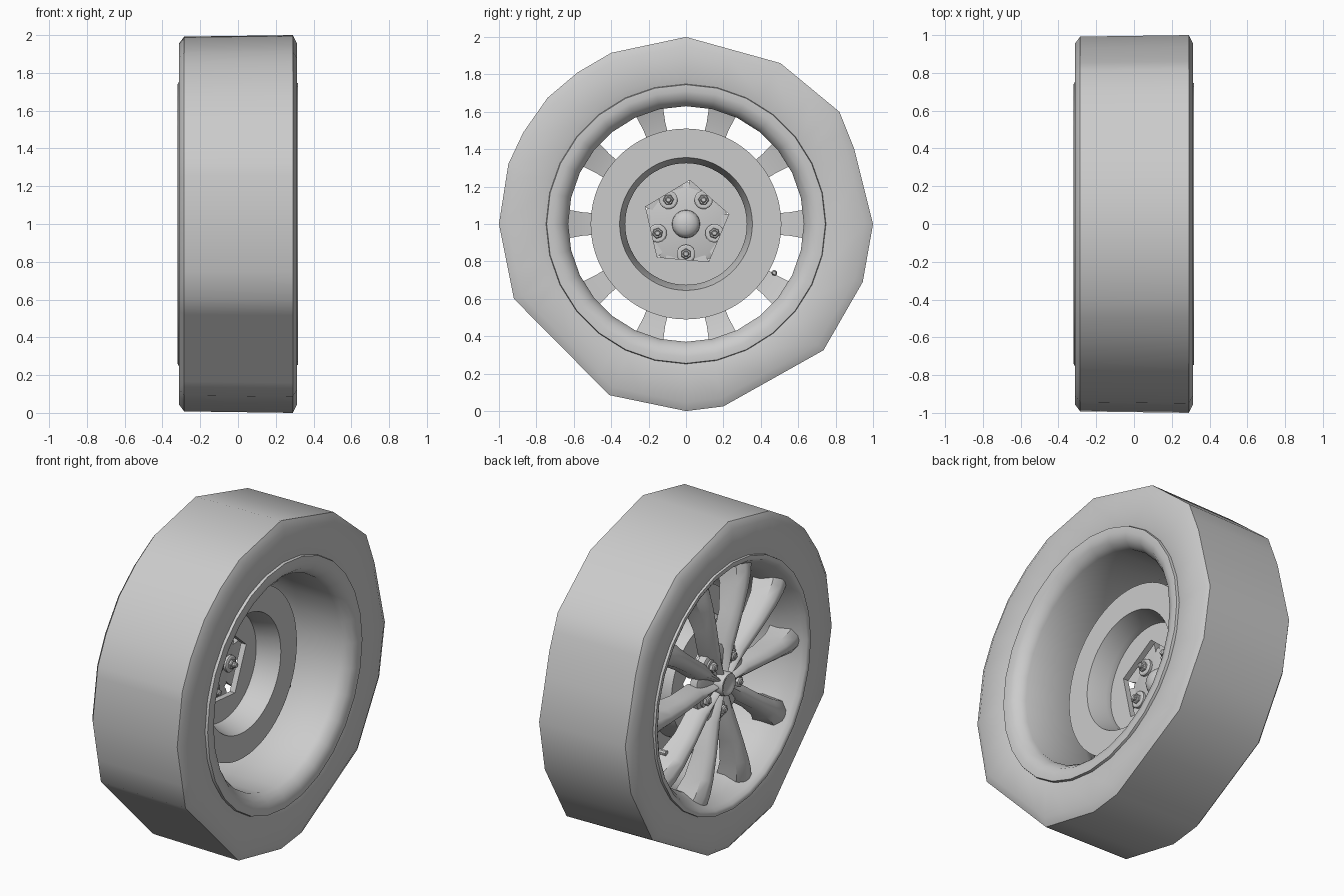
import bpy, bmesh
from math import sin, cos, pi, radians, atan2

if "Cube" in bpy.data.objects:
    bpy.data.objects.remove(bpy.data.objects["Cube"])

TAU = 2 * pi


def finish(name, bm, angle=35):
    bmesh.ops.recalc_face_normals(bm, faces=bm.faces)
    me = bpy.data.meshes.new(name)
    bm.to_mesh(me)
    bm.free()
    ob = bpy.data.objects.new(name, me)
    bpy.context.collection.objects.link(ob)
    bpy.ops.object.select_all(action='DESELECT')
    ob.select_set(True)
    bpy.context.view_layer.objects.active = ob
    bpy.ops.object.shade_smooth_by_angle(angle=radians(angle))
    return ob


def place(x, r, a, u=0.0):
    """Point at radius r, angle a about the axle, shifted u sideways."""
    return (x, r * cos(a) - u * sin(a), 1 + r * sin(a) + u * cos(a))


def poly_radius(pts):
    """Radius of a convex polygon as a function of angle."""
    def radius(t):
        dx, dy = cos(t), sin(t)
        best = 9.0
        for (ax, ay), (bx, by) in zip(pts, pts[1:] + pts[:1]):
            ex, ey = bx - ax, by - ay
            den = dx * ey - dy * ex
            if abs(den) > 1e-9:
                s = (ax * ey - ay * ex) / den
                if s > 0:
                    best = min(best, s)
        return best
    return radius


def loft(bm, rings, close_ends):
    rings = [[bm.verts.new(p) for p in ring] for ring in rings]
    n = len(rings[0])
    pairs = list(zip(rings, rings[1:]))
    if close_ends == 'loop':
        pairs.append((rings[-1], rings[0]))
    for a, b in pairs:
        for i in range(n):
            j = (i + 1) % n
            bm.faces.new((a[i], a[j], b[j], b[i]))
    if close_ends == 'cap':
        bm.faces.new(rings[0])
        bm.faces.new(rings[-1])


def revolve(name, profile, angles, close_ends='loop', angle=35):
    bm = bmesh.new()
    rings = [[place(x, r(a) if callable(r) else r, a) for a in angles]
             for x, r in profile]
    loft(bm, rings, close_ends)
    return finish(name, bm, angle)


def even(n, off=0.0):
    return [off + TAU * i / n for i in range(n)]


def merged(n, pts):
    extra = [atan2(y, x) % TAU for x, y in pts]
    base = [a for a in even(n) if all(abs(a - e) > 0.06 and abs(a - e - TAU) > 0.06
                                      and abs(a + TAU - e) > 0.06 for e in extra)]
    return sorted(base + extra)


# tyre: coarse, uneven polygon outline
outline = [(1, 0), (.9, .4), (.82, .6), (.505, .86), (0, 1), (-.4, .915),
           (-.58, .81), (-.74, .675), (-.87, .49), (-.95, .32), (-1, 0),
           (-.92, -.4), (-.41, -.915), (0, -1), (.2, -.975), (.735, -.675), (.945, -.31)]
outer = poly_radius(outline)
revolve("tyre", [(.298, .735), (.31, .78), (.313, lambda a: .955 * outer(a)),
                 (.29, outer), (-.285, lambda a: .992 * outer(a)),
                 (-.313, lambda a: .955 * outer(a)), (-.31, .78), (-.298, .735)],
        merged(24, outline), angle=40)

# rim barrel with rolled lips
revolve("rim_barrel", [(.295, .75), (.317, .745), (.318, .71), (.305, .67), (.275, .645),
                       (.25, .63), (.0, .632), (-.17, .645), (-.24, .675), (-.29, .705),
                       (-.312, .72), (-.32, .735), (-.317, .75), (-.295, .752)],
        even(28), angle=40)

# brake disc with hat and pentagonal bore
pent = [(.235 * cos(radians(a)), .235 * sin(radians(a)))
        for a in (13, 85, 157, 229, 301)]
bore = poly_radius(pent)
revolve("brake_disc", [(.04, .51), (.04, .355), (-.07, .325), (-.105, .325), (-.105, bore),
                       (-.14, bore), (-.14, .34), (-.01, .37), (-.01, .51)],
        merged(60, pent), angle=20)

# ten tapered spokes: radius, half width, front x, back x
stations = [(.04, .016, -.265, -.19), (.13, .03, -.265, -.18), (.22, .054, -.265, -.165),
            (.40, .052, -.282, -.17), (.55, .062, -.288, -.15),
            (.64, .078, -.282, -.12), (.70, .092, -.268, -.10)]
bm = bmesh.new()
for a in even(10):
    rings = []
    for r, w, f, b in stations:
        section = [(f, -.35 * w), (f - .006, 0), (f, .35 * w), (f + .035, .85 * w),
                   (b, w), (b, -w), (f + .035, -.85 * w)]
        rings.append([place(x, r, a, u) for x, u in section])
    loft(bm, rings, 'cap')
finish("spokes", bm, 40)

# hub plate and domed centre cap
revolve("hub_plate", [(-.235, .20), (-.225, .225), (-.18, .225), (-.17, .2)],
        even(20, pi / 10), 'cap')
revolve("centre_cap", [(-.285, .045), (-.292, .055), (-.29, .065), (-.275, .07), (-.2, .075)],
        even(24), 'cap', 50)
revolve("hub_dome", [(-.17, .075), (-.15, .072), (-.13, .055), (-.12, .03), (-.117, .008)],
        even(24), 'cap', 60)


# parallel-to-axle round or hex pegs
def pegs(name, r, spots, sides, steps):
    bm = bmesh.new()
    for a in spots:
        rings = []
        for x, rad in steps:
            rings.append([place(x, r + rad * cos(t), a, rad * sin(t)) for t in even(sides)])
        loft(bm, rings, 'cap')
    finish(name, bm, 30)


lugs = even(5, radians(-90))
pegs("lug_seats", .16, lugs, 14, [(-.243, .036), (-.243, .044), (-.165, .05), (-.155, .05),
                                  (-.15, .042)])
pegs("lug_nuts", .16, lugs, 6, [(-.265, .02), (-.26, .029), (-.14, .029), (-.135, .024)])
pegs("lug_studs", .16, lugs, 10, [(-.272, .012), (-.268, .016), (-.12, .016), (-.115, .011)])

# tyre valve
pegs("valve_stem", .54, [radians(-29)], 8, [(-.2, .016), (-.06, .016), (-.05, .01), (.02, .01)])
